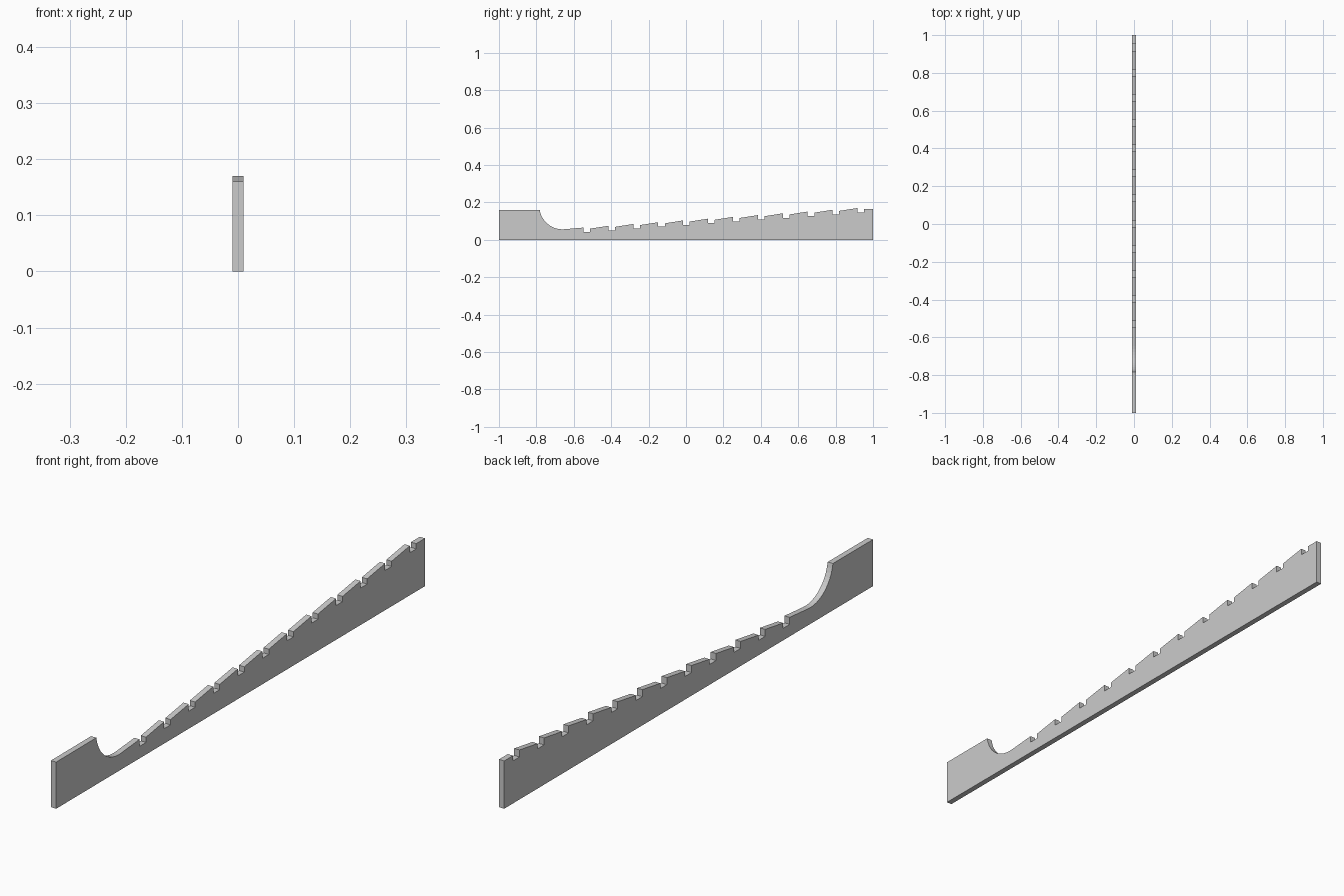
import bpy, bmesh, math

if "Cube" in bpy.data.objects:
    bpy.data.objects.remove(bpy.data.objects["Cube"])

HALF_THICK = 0.01

# Side outline (y, z): raised block at the front end
outline = [(-1, 0), (-1, 0.16)]

# Rounded scoop behind the block
for i in range(13):
    a = math.radians(189 + (276 - 189) * i / 12)
    outline.append((-0.66 + 0.124 * math.cos(a), 0.18 + 0.124 * math.sin(a)))

# Rising sawtooth edge with twelve square notches
PITCH, RISE, WIDTH = 0.1332, 0.0095, 0.035
for k in range(12):
    y, peak = -0.548 + k * PITCH, 0.0655 + k * RISE
    floor = peak - 0.024
    outline += [(y, peak), (y, floor), (y + WIDTH, floor), (y + WIDTH, peak - 0.006)]

# Flat far end
outline += [(1, outline[-1][1]), (1, 0)]

# Extrude the outline across the thickness
bm = bmesh.new()
face = bm.faces.new([bm.verts.new((-HALF_THICK, y, z)) for y, z in outline])
ext = bmesh.ops.extrude_face_region(bm, geom=[face])
bmesh.ops.translate(bm, vec=(2 * HALF_THICK, 0, 0),
                    verts=[v for v in ext["geom"] if isinstance(v, bmesh.types.BMVert)])
bmesh.ops.recalc_face_normals(bm, faces=bm.faces)
mesh = bpy.data.meshes.new("notched_rail")
bm.to_mesh(mesh)
bm.free()
rail = bpy.data.objects.new("notched_rail", mesh)
bpy.context.collection.objects.link(rail)
